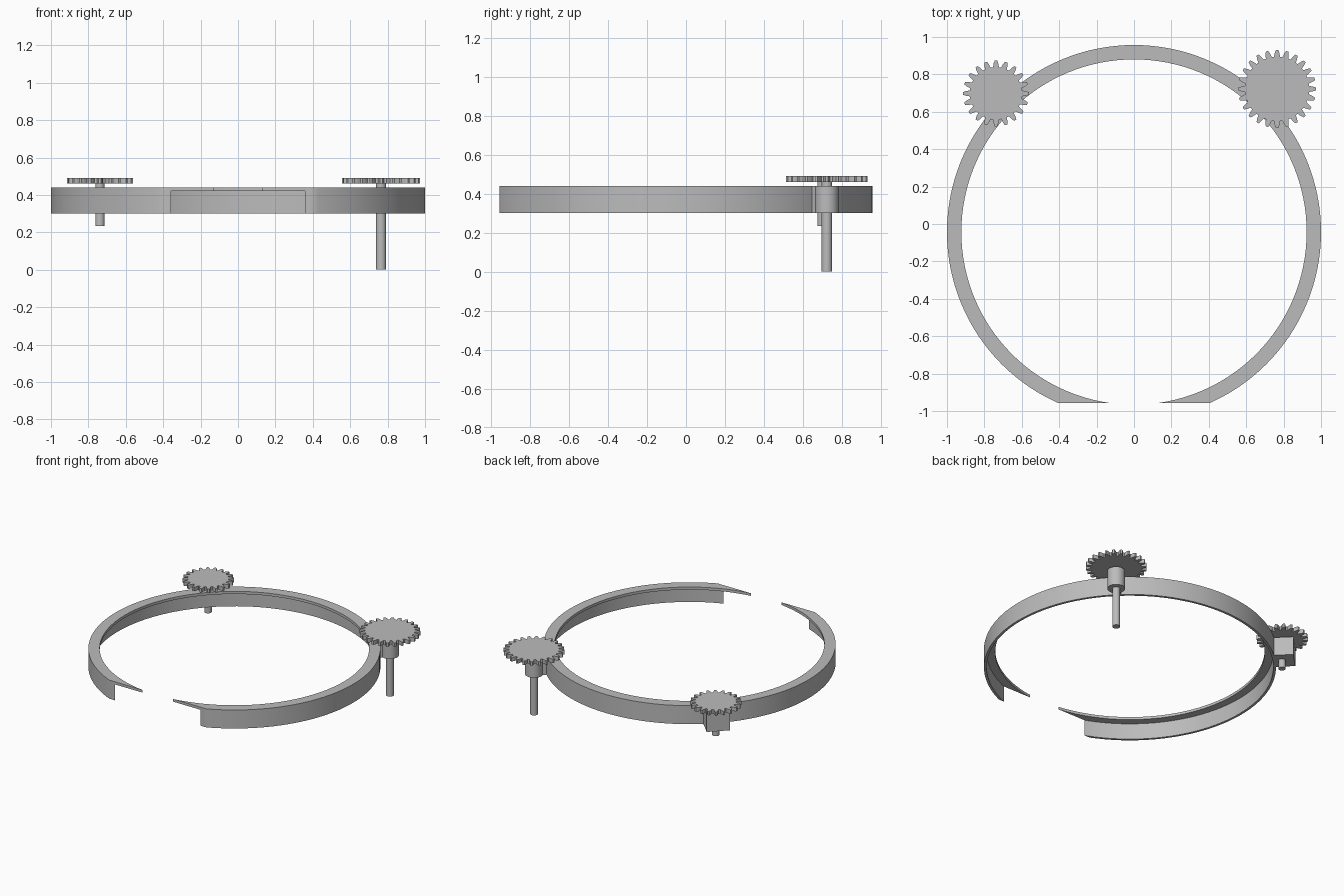
import bpy, bmesh
from math import cos, sin, pi, radians
from mathutils import Matrix, Vector

cube = bpy.data.objects.get("Cube")
if cube:
    bpy.data.objects.remove(cube, do_unlink=True)

grey = bpy.data.materials.new("plain_grey")
grey.use_nodes = True
GREY = (0.5, 0.5, 0.5, 1)
grey.diffuse_color = GREY
grey.node_tree.nodes["Principled BSDF"].inputs["Base Color"].default_value = GREY

RING_Y = -0.043
BIG = Vector((0.765, 0.722, 0))
SMALL = Vector((-0.738, 0.698, 0))
MODULE = 0.01604


def finish(name, bm, smooth=False):
    bmesh.ops.recalc_face_normals(bm, faces=bm.faces[:])
    mesh = bpy.data.meshes.new(name)
    bm.to_mesh(mesh)
    bm.free()
    mesh.materials.append(grey)
    obj = bpy.data.objects.new(name, mesh)
    bpy.context.collection.objects.link(obj)
    if smooth:
        bpy.ops.object.select_all(action='DESELECT')
        obj.select_set(True)
        bpy.context.view_layer.objects.active = obj
        bpy.ops.object.shade_smooth_by_angle(angle=radians(30))
    return obj


def cylinder(name, centre, radius, z0, z1):
    bm = bmesh.new()
    place = Matrix.Translation((centre.x, centre.y, (z0 + z1) / 2))
    bmesh.ops.create_cone(bm, cap_ends=True, segments=32, radius1=radius,
                          radius2=radius, depth=z1 - z0, matrix=place)
    return finish(name, bm, True)


def radial_box(name, angle, r0, r1, width, z0, z1):
    # box whose length points away from the ring centre
    bm = bmesh.new()
    place = (Matrix.Translation((0, RING_Y, (z0 + z1) / 2))
             @ Matrix.Rotation(angle, 4, 'Z')
             @ Matrix.Translation(((r0 + r1) / 2, 0, 0))
             @ Matrix.Diagonal((r1 - r0, width, z1 - z0, 1)))
    bmesh.ops.create_cube(bm, size=1, matrix=place)
    return finish(name, bm)


def gear(name, centre, teeth, z0, z1):
    tip, mid, root = (MODULE * (teeth + k) / 2 for k in (2, 0, -2.5))
    # one tooth: (fraction of pitch, radius)
    tooth = [(-0.36, root), (-0.25, mid), (-0.12, tip),
             (0.12, tip), (0.25, mid), (0.36, root)]
    bm = bmesh.new()
    verts = []
    for i in range(teeth):
        for f, r in tooth:
            a = 2 * pi * (i + f) / teeth
            verts.append(bm.verts.new((centre.x + r * cos(a), centre.y + r * sin(a), z0)))
    face = bm.faces.new(verts)
    ext = bmesh.ops.extrude_face_region(bm, geom=[face], use_keep_orig=True)
    top = [g for g in ext["geom"] if isinstance(g, bmesh.types.BMVert)]
    bmesh.ops.translate(bm, verts=top, vec=(0, 0, z1 - z0))
    return finish(name, bm)


# Ring: L-shaped section spun round, then cut flat at the front
profile = [(1, 0.30), (1, 0.44), (0.923, 0.44), (0.923, 0.42), (0.982, 0.42), (0.982, 0.30)]
bm = bmesh.new()
loop = [bm.verts.new((r, RING_Y, z)) for r, z in profile]
edges = [bm.edges.new((loop[i - 1], loop[i])) for i in range(len(loop))]
bmesh.ops.spin(bm, geom=loop + edges, cent=(0, RING_Y, 0), axis=(0, 0, 1),
               angle=2 * pi, steps=128, use_merge=True)
bmesh.ops.remove_doubles(bm, verts=bm.verts[:], dist=1e-5)
cut = bmesh.ops.bisect_plane(bm, geom=bm.verts[:] + bm.edges[:] + bm.faces[:],
                             plane_co=(0, -0.957, 0), plane_no=(0, -1, 0), clear_outer=True)
rim = [g for g in cut["geom_cut"] if isinstance(g, bmesh.types.BMEdge)]
bmesh.ops.edgenet_fill(bm, edges=rim)
finish("ring", bm, True)

# Large gear on its long shaft and round hub
gear("large_gear", BIG, 24, 0.46, 0.49)
cylinder("large_gear_shaft", BIG, 0.027, 0, 0.465)
cylinder("large_gear_hub", BIG, 0.061, 0.30, 0.44)
radial_box("hub_web", radians(45), 0.99, 1.04, 0.05, 0.30, 0.44)

# Small gear on its short shaft and square block
gear("small_gear", SMALL, 20, 0.46, 0.49)
cylinder("small_gear_shaft", SMALL, 0.025, 0.235, 0.465)
radial_box("small_gear_block", radians(135), 0.985, 1.13, 0.16, 0.30, 0.44)
